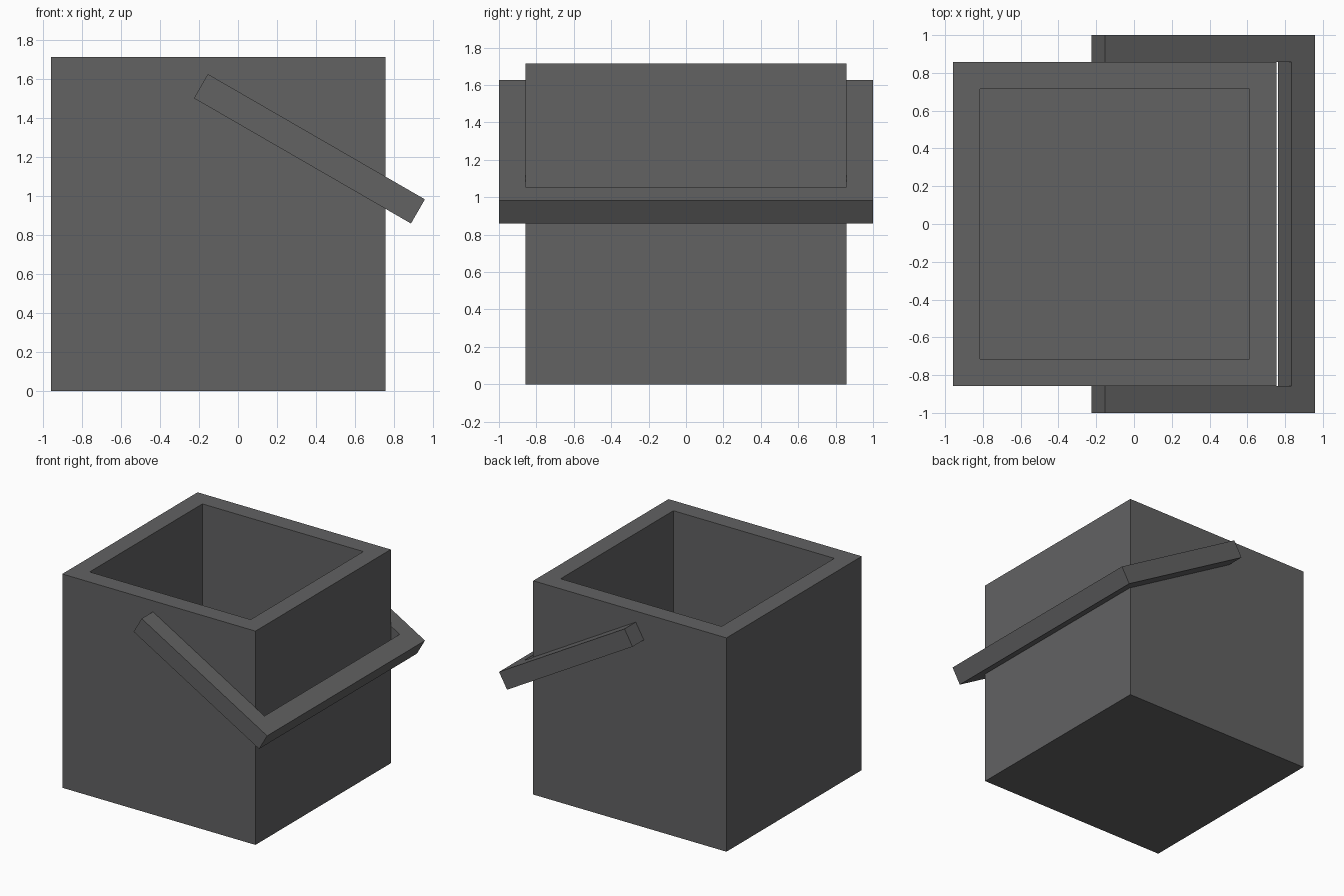
import bpy, bmesh, math
from mathutils import Matrix, Vector

if "Cube" in bpy.data.objects:
    bpy.data.objects.remove(bpy.data.objects["Cube"])

grey = bpy.data.materials.new("dark_grey")
grey.diffuse_color = (0.122, 0.122, 0.124, 1)
grey.use_nodes = True
grey.node_tree.nodes["Principled BSDF"].inputs["Base Color"].default_value = grey.diffuse_color


def finish(name, bm):
    bmesh.ops.recalc_face_normals(bm, faces=bm.faces[:])
    mesh = bpy.data.meshes.new(name)
    bm.to_mesh(mesh)
    bm.free()
    mesh.materials.append(grey)
    obj = bpy.data.objects.new(name, mesh)
    bpy.context.collection.objects.link(obj)
    return obj


# Square bucket: a cube whose top is inset for the rim and sunk for the cavity
WALL, SIZE, FLOOR = 0.143, 1.714, 0.143
bm = bmesh.new()
bmesh.ops.create_cube(bm, size=SIZE, matrix=Matrix.Translation((-0.102, 0, SIZE / 2)))
top = max(bm.faces, key=lambda f: f.calc_center_median().z)
bmesh.ops.inset_region(bm, faces=[top], thickness=WALL, use_even_offset=True)
cavity = bmesh.ops.extrude_discrete_faces(bm, faces=[top])["faces"][0]
bmesh.ops.translate(bm, verts=cavity.verts[:], vec=(0, 0, FLOOR - SIZE))
finish("bucket", bm)

# Handle: a U profile given thickness, then tilted down over the right side
LENGTH, THICK, OUTER, INNER = 1.285, 0.143, 1.0, 0.857
half = [(0, INNER), (0, OUTER), (LENGTH, OUTER), (LENGTH - THICK, INNER)]
bm = bmesh.new()
low = [[bm.verts.new((x, s * y, 0)) for x, y in half] for s in (1, -1)]
a, b = low
faces = [bm.faces.new(v) for v in low]
faces.append(bm.faces.new((a[2], b[2], b[3], a[3])))
ext = bmesh.ops.extrude_face_region(bm, geom=faces, use_keep_orig=True)["geom"]
bmesh.ops.translate(bm, vec=(0, 0, THICK),
                    verts=[g for g in ext if isinstance(g, bmesh.types.BMVert)])
handle = finish("handle", bm)
handle.matrix_world = (Matrix.Translation(Vector((-0.226, 0, 1.502)))
                       @ Matrix.Rotation(math.radians(30), 4, "Y"))
